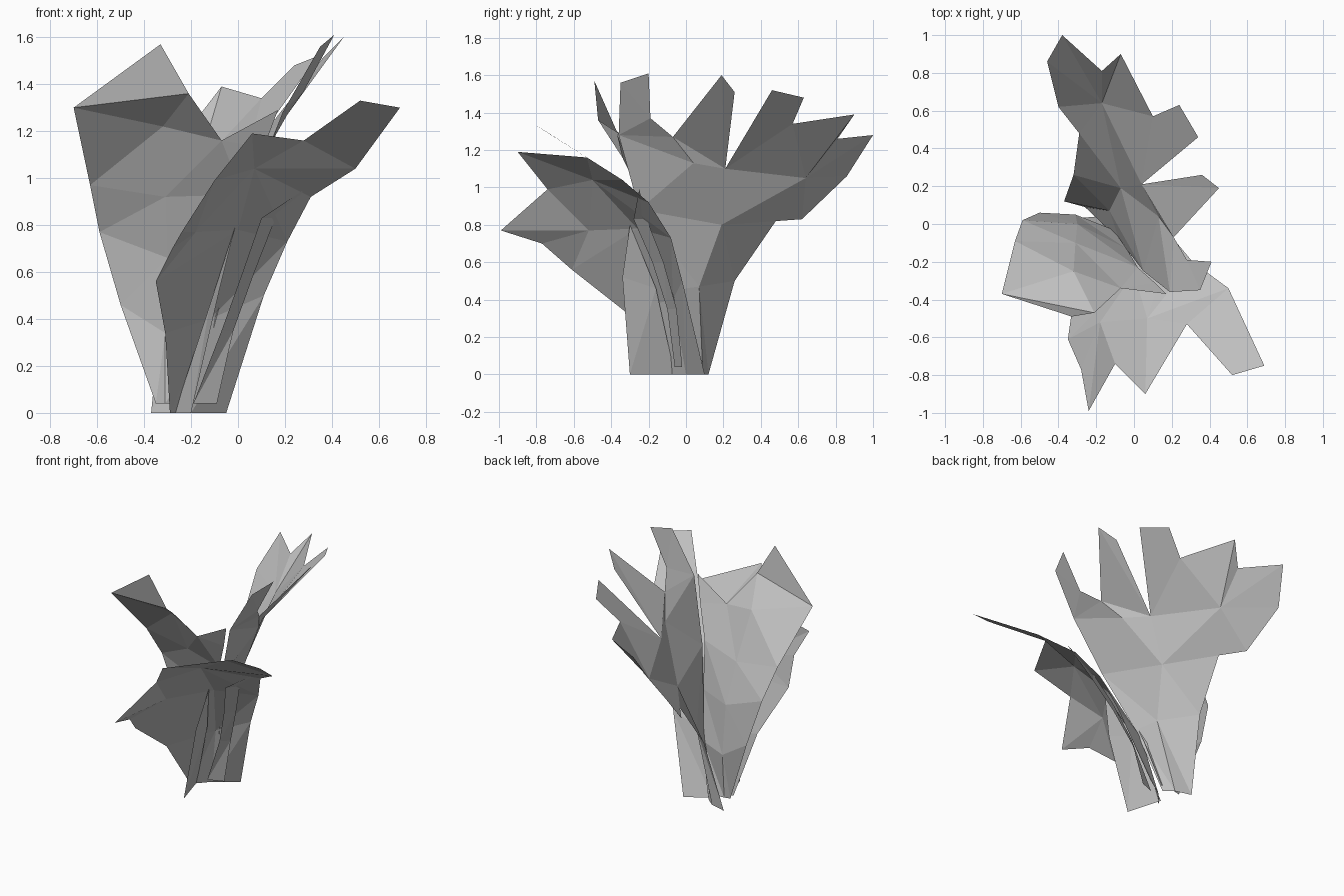
import bpy
import bmesh

# Remove the default object
default_cube = bpy.data.objects.get("Cube")
if default_cube:
    bpy.data.objects.remove(default_cube, do_unlink=True)

# One grey for every leaf
grey = bpy.data.materials.new("leaf grey")
grey.use_nodes = True
grey_colour = (0.53, 0.53, 0.53, 1)
grey.diffuse_color = grey_colour
grey.node_tree.nodes["Principled BSDF"].inputs["Base Color"].default_value = grey_colour


def add_face(bm, *corners):
    """Add a single flat panel to the leaf."""
    bm.faces.new([bm.verts.new(corner) for corner in corners])


def add_blade(bm, *ribs):
    """Loft a sheet between neighbouring ribs, each running base to tip."""
    for first, second in zip(ribs, ribs[1:]):
        for row in range(len(first) - 1):
            low_a, high_a = first[row], first[row + 1]
            low_b, high_b = second[row], second[row + 1]
            add_face(bm, low_a, low_b, high_b)
            if high_a != high_b:
                add_face(bm, low_a, high_b, high_a)


def add_fan(bm, hub, rim):
    """Spread triangles from a hub point to a jagged rim."""
    for start, end in zip(rim, rim[1:]):
        add_face(bm, hub, start, end)


def finish_leaf(bm, name):
    """Weld the panels and turn them into one leaf object."""
    bmesh.ops.remove_doubles(bm, verts=bm.verts, dist=0.001)
    bmesh.ops.recalc_face_normals(bm, faces=bm.faces)
    mesh = bpy.data.meshes.new(name)
    bm.to_mesh(mesh)
    bm.free()
    mesh.materials.append(grey)
    leaf = bpy.data.objects.new(name, mesh)
    bpy.context.collection.objects.link(leaf)


# Right leaf: broad cupped sheet with a tall tip and a short inner finger
bm = bmesh.new()
outer_edge = [(-.35, .02, .04), (-.5, .06, .46), (-.59, .02, .77), (-.63, -.09, .97)]
middle_rib = [(-.31, .03, .04), (-.31, .05, .34), (-.3, 0, .66), (-.31, -.1, .92)]
inner_edge = [(-.19, .04, .04), (-.11, -.03, .35), (-.04, -.13, .65), (.02, -.23, .93)]
add_blade(bm, outer_edge, middle_rib, inner_edge)
outer_tip, tall_tip = (-.7, -.37, 1.3), (-.33, -.49, 1.57)
tip_shoulder, notch = (-.21, -.47, 1.36), (-.07, -.34, 1.16)
inner_bend, inner_tip = (.11, -.31, 1.13), (.17, -.37, 1.29)
centre = (-.32, -.25, 1.22)
add_fan(bm, centre, [middle_rib[-1], outer_edge[-1], outer_tip,
                     tip_shoulder, notch, middle_rib[-1]])
add_face(bm, outer_tip, tall_tip, tip_shoulder)
add_fan(bm, notch, [middle_rib[-1], inner_edge[-1], inner_bend, inner_tip])
finish_leaf(bm, "right_leaf")

# Front leaf: spreading hand with two downward points and one long finger
bm = bmesh.new()
outer_edge = [(-.29, -.1, 0), (-.31, -.33, .34), (-.35, -.61, .56)]
middle_rib = [(-.2, 0, 0), (-.12, -.07, .4), (0, -.26, .78)]
inner_edge = [(-.05, .1, 0), (.11, -.02, .5), (.21, -.08, .73)]
add_blade(bm, outer_edge, middle_rib, inner_edge)
finger_root, finger_side = (.28, -.53, 1.16), (.5, -.34, 1.04)
edge_bend = (.31, -.2, .92)
palm, low_palm = (.07, -.5, 1.04), (-.18, -.52, .77)
low_bend, low_tip = (-.28, -.77, .7), (-.24, -.99, .77)
notch, middle_tip = (-.1, -.74, .99), (.06, -.9, 1.19)
add_fan(bm, low_palm, [middle_rib[-1], outer_edge[-1], low_bend, low_tip,
                       notch, palm, middle_rib[-1]])
add_fan(bm, palm, [notch, middle_tip, finger_root, finger_side, edge_bend,
                   inner_edge[-1], middle_rib[-1]])
add_face(bm, finger_root, (.52, -.8, 1.33), (.69, -.75, 1.3), finger_side)
finish_leaf(bm, "front_leaf")

# Back leaf: largest sheet, fingers spread along its whole upper edge
bm = bmesh.new()
back_edge = [(-.37, .12, 0), (-.32, .26, .5), (-.29, .48, .82)]
middle_rib = [(-.26, .09, 0), (-.13, .07, .47), (-.07, .19, .8)]
front_edge = [(-.2, .04, 0), (-.08, -.08, .45), (.05, -.25, .88)]
add_blade(bm, back_edge, middle_rib, front_edge)
finger_gap, finger_split = (.04, .21, 1.1), (.21, -.07, 1.27)
front_top, crown = (.19, -.36, 1.28), (.13, .04, 1.13)
add_fan(bm, middle_rib[-1], [finger_gap, crown, front_edge[-1]])
add_face(bm, crown, front_top, front_edge[-1])

# Front and middle fingers of the back leaf
notch = (.28, -.19, 1.37)
add_fan(bm, notch, [finger_split, front_top, (.35, -.35, 1.56), (.41, -.2, 1.61)])
add_face(bm, crown, front_top, finger_split)
add_fan(bm, finger_gap, [crown, finger_split, (.45, .19, 1.6), (.36, .26, 1.51)])

# Jagged rear hand of the back leaf
palm = (-.17, .64, 1.05)
upper_notch = (.1, .57, 1.34)
side_bend, side_tip = (-.4, .62, .83), (-.46, .86, 1.06)
rear_tip, rear_notch, upper_tip = (-.38, 1, 1.28), (-.17, .81, 1.26), (-.07, .9, 1.39)
add_fan(bm, palm, [middle_rib[-1], back_edge[-1], side_bend, side_tip, rear_tip,
                   rear_notch, upper_tip, upper_notch, finger_gap, middle_rib[-1]])
add_face(bm, upper_notch, (.24, .63, 1.48), (.34, .46, 1.52), finger_gap)
finish_leaf(bm, "back_leaf")

# Short upright shoot in front
bm = bmesh.new()
shoot_tip = (-.01, -.3, .8)
add_blade(bm, [(-.2, -.3, 0), (-.08, -.34, .52), shoot_tip],
          [(-.27, -.06, 0), (-.12, -.16, .46), shoot_tip])
finish_leaf(bm, "front_shoot")

# Slender curved shoot in the middle
bm = bmesh.new()
shoot_tip = (.34, -.25, .99)
add_blade(bm,
          [(-.19, -.06, .04), (-.07, -.1, .35), (.02, -.18, .6), (.1, -.28, .83), shoot_tip],
          [(-.09, -.02, .04), (-.02, -.05, .35), (.07, -.12, .6), (.16, -.21, .83), shoot_tip])
finish_leaf(bm, "middle_shoot")
